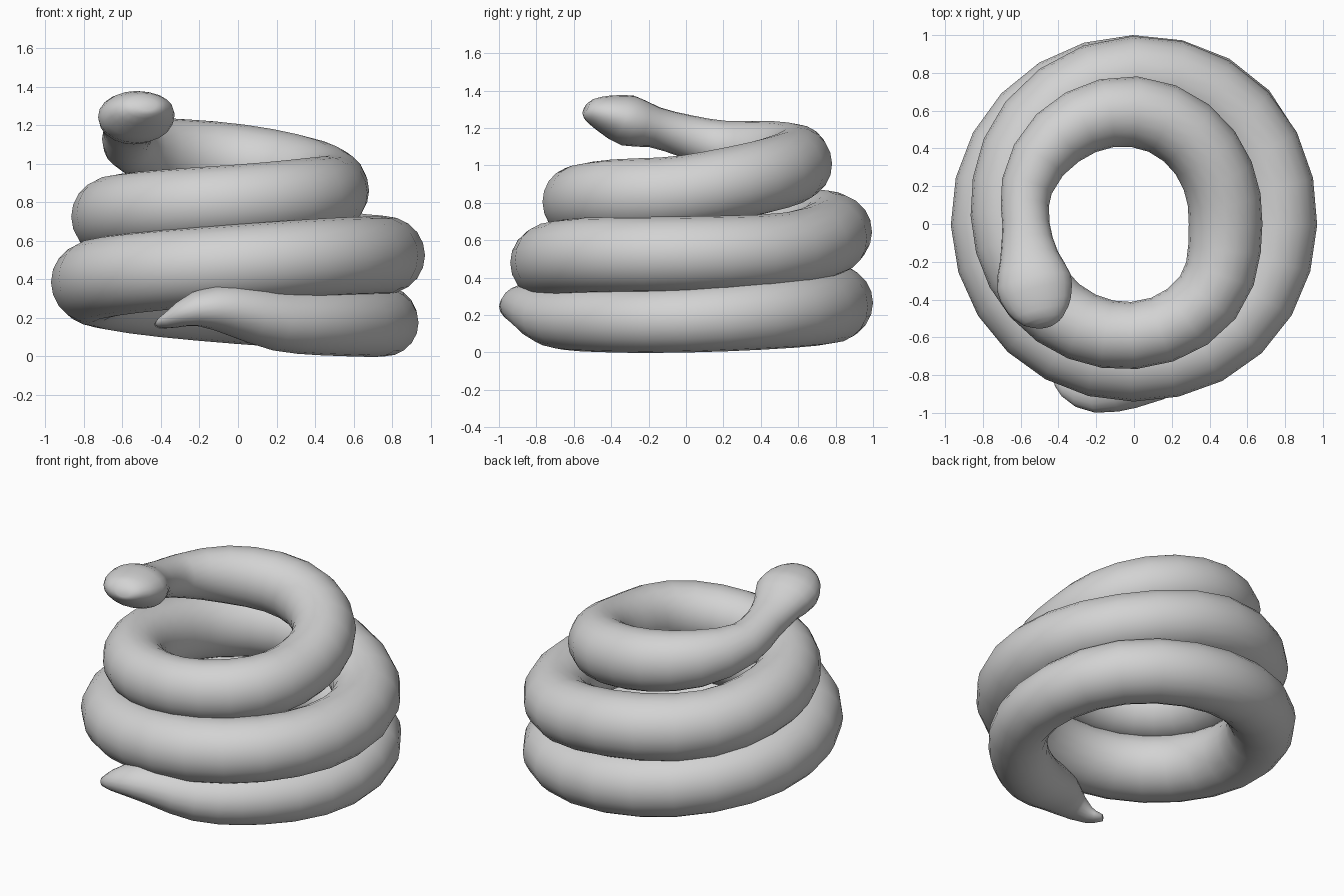
import bpy, bmesh, math
from mathutils import Vector

if "Cube" in bpy.data.objects:
    bpy.data.objects.remove(bpy.data.objects["Cube"])

SIDES = 20

# Spine keys from tail tip to snout: x, y, z, half width, half height
TAIL = [(-0.41, -0.79, 0.165, 0.03, 0.02), (-0.35, -0.85, 0.19, 0.07, 0.045),
        (-0.22, -0.88, 0.245, 0.12, 0.09), (-0.05, -0.82, 0.245, 0.165, 0.13),
        (0.2, -0.71, 0.19, 0.18, 0.16), (0.512, -0.485, 0.175, 0.18, 0.172)]
COILS = [(0.757, 0, 0.175, 0.18, 0.175), (0.57, 0.57, 0.22, 0.2, 0.195),
         (0, 0.8, 0.265, 0.2, 0.2),
         (-0.76, 0, 0.385, 0.21, 0.21), (0, -0.73, 0.48, 0.21, 0.205),
         (0.535, -0.535, 0.518, 0.205, 0.203),
         (0.76, 0, 0.525, 0.21, 0.203), (0.557, 0.557, 0.55, 0.21, 0.2),
         (0, 0.79, 0.645, 0.205, 0.205), (-0.52, 0.52, 0.677, 0.205, 0.21),
         (-0.66, 0.05, 0.725, 0.205, 0.205), (0, -0.59, 0.805, 0.178, 0.19),
         (0.39, -0.39, 0.837, 0.185, 0.195),
         (0.485, 0, 0.86, 0.195, 0.195), (0, 0.595, 1.01, 0.187, 0.195),
         (-0.405, 0.455, 1.06, 0.168, 0.178)]
HEAD = [(-0.567, 0.2, 1.105, 0.137, 0.135), (-0.572, 0, 1.157, 0.125, 0.115),
        (-0.555, -0.17, 1.205, 0.155, 0.11), (-0.53, -0.31, 1.24, 0.2, 0.137),
        (-0.5, -0.43, 1.275, 0.172, 0.102), (-0.48, -0.51, 1.295, 0.11, 0.063),
        (-0.475, -0.535, 1.307, 0.055, 0.035)]


def to_polar(keys):
    """Unwrapped angle followed by radius, height and section size."""
    out, last = [], None
    for x, y, z, w, h in keys:
        a = math.atan2(y, x)
        while last is not None and a < last:
            a += 2 * math.pi
        last = a
        out.append((a, math.hypot(x, y), z, w, h))
    return out


def spline(keys, step):
    """Cubic interpolation over the angle."""
    n = len(keys)

    def slope(i, c):
        a, b = keys[max(i - 1, 0)], keys[min(i + 1, n - 1)]
        return (b[c] - a[c]) / (b[0] - a[0])

    out = []
    for i in range(n - 1):
        p, q = keys[i], keys[i + 1]
        d = q[0] - p[0]
        count = max(2, math.ceil(d / step - 0.01))
        for k in range(count):
            t = k / count
            row = [p[0] + d * t]
            for c in range(1, 5):
                row.append((2*t**3 - 3*t*t + 1) * p[c] + (t**3 - 2*t*t + t) * d * slope(i, c)
                           + (3*t*t - 2*t**3) * q[c] + (t**3 - t*t) * d * slope(i + 1, c))
            out.append(row)
    return out + [list(keys[-1])]


# Sweep an elliptical section along the coiled spine
rows = spline(to_polar(TAIL + COILS + HEAD), math.radians(15))
spine = [Vector((r * math.cos(a), r * math.sin(a), z)) for a, r, z, w, h in rows]
bm = bmesh.new()
rings = []
for i, (p, row) in enumerate(zip(spine, rows)):
    tangent = (spine[min(i + 1, len(spine) - 1)] - spine[max(i - 1, 0)]).normalized()
    side = tangent.cross(Vector((0, 0, 1))).normalized()
    up = side.cross(tangent)
    ring = []
    for k in range(SIDES):
        t = 2 * math.pi * k / SIDES
        ring.append(bm.verts.new(p + side * row[3] * math.cos(t) + up * row[4] * math.sin(t)))
    rings.append(ring)
for a, b in zip(rings, rings[1:]):
    for k in range(SIDES):
        j = (k + 1) % SIDES
        bm.faces.new((a[k], a[j], b[j], b[k]))
# Tail tip and snout caps
bm.faces.new(rings[0])
bm.faces.new(rings[-1])
bmesh.ops.recalc_face_normals(bm, faces=bm.faces)

mesh = bpy.data.meshes.new("coiled_snake")
bm.to_mesh(mesh)
bm.free()
mesh.shade_smooth()
grey = bpy.data.materials.new("light_grey")
grey.diffuse_color = (0.65, 0.65, 0.65, 1)
grey.use_nodes = True
grey.node_tree.nodes["Principled BSDF"].inputs["Base Color"].default_value = grey.diffuse_color
mesh.materials.append(grey)
snake = bpy.data.objects.new("coiled_snake", mesh)
bpy.context.collection.objects.link(snake)
